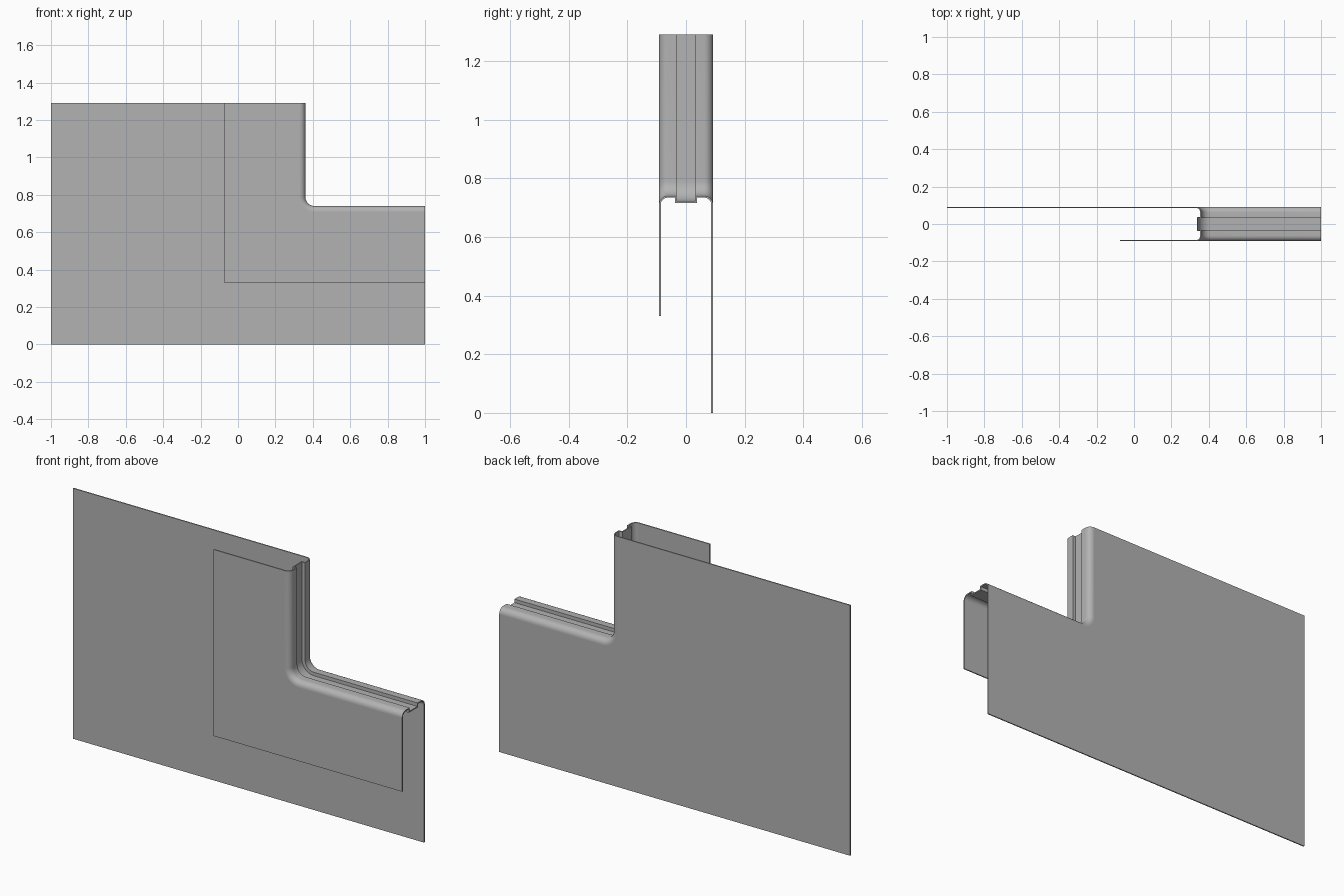
import bpy, bmesh, math

cube = bpy.data.objects.get("Cube")
if cube:
    bpy.data.objects.remove(cube)

# Main dimensions
TOP, END = 1.29, 1.0               # upper and right ends of the panel
EDGE_X, EDGE_Z = 0.36, 0.74        # edges of the notch
CORNER_R = 0.05                    # inner corner of the notch
HALF, LIP_R = 0.092, 0.03          # half depth and rounded lip radius
SLOT, SLOT_DEPTH = 0.032, 0.018    # groove half width and depth
SHEET = 0.006                      # sheet thickness

# Metal
metal = bpy.data.materials.new("grey metal")
metal.use_nodes = True
GREY = (0.45, 0.45, 0.45, 1)
metal.diffuse_color = GREY
metal.node_tree.nodes["Principled BSDF"].inputs["Base Color"].default_value = GREY


def edge_path(d):
    """Notch outline, moved a distance d into the panel, as (x, z) points."""
    cx, cz, r = EDGE_X + CORNER_R, EDGE_Z + CORNER_R, CORNER_R + d
    steps = 12
    arc = [(cx + r * math.cos(a), cz + r * math.sin(a))
           for a in (math.pi + math.pi / 2 * i / steps for i in range(steps + 1))]
    return [(EDGE_X - d, TOP)] + arc + [(END, EDGE_Z - d)]


# Cross-section of the edge: rounded lip, groove, rounded lip, as (y, depth)
half = [(-HALF + LIP_R * (1 - math.cos(a)), LIP_R * (1 - math.sin(a)))
        for a in (math.pi / 2 * i / 8 for i in range(9))]
half += [(-SLOT, 0), (-SLOT, SLOT_DEPTH)]
profile = half + [(-y, d) for y, d in reversed(half)]

# Sweep the section along the notch
bm = bmesh.new()
rows = [[bm.verts.new((x, y, z)) for x, z in edge_path(d)] for y, d in profile]
for a, b in zip(rows, rows[1:]):
    for i in range(len(a) - 1):
        bm.faces.new((a[i], a[i + 1], b[i + 1], b[i]))


def plate(edge, y, corners):
    bm.faces.new(edge + [bm.verts.new((x, y, z)) for x, z in corners])


# Small front plate and large back plate continue from the lips
plate(rows[0][::-1], -HALF, [(-0.075, TOP), (-0.075, 0.33), (END, 0.33)])
plate(rows[-1], HALF, [(END, 0), (-1, 0), (-1, TOP)])

mesh = bpy.data.meshes.new("folded_panel")
bm.to_mesh(mesh)
bm.free()
mesh.materials.append(metal)
panel = bpy.data.objects.new("folded_panel", mesh)
bpy.context.collection.objects.link(panel)
bpy.ops.object.select_all(action="DESELECT")
panel.select_set(True)
bpy.context.view_layer.objects.active = panel

# Give the sheet its thickness, inwards
solid = panel.modifiers.new("thickness", "SOLIDIFY")
solid.thickness = SHEET
solid.offset = -1
solid.use_even_offset = True
bpy.ops.object.modifier_apply(modifier=solid.name)

# Smooth lips, flat plates
bpy.ops.object.shade_smooth_by_angle(angle=math.radians(30))
for face in panel.data.polygons:
    if len(face.vertices) > 4:
        face.use_smooth = False
